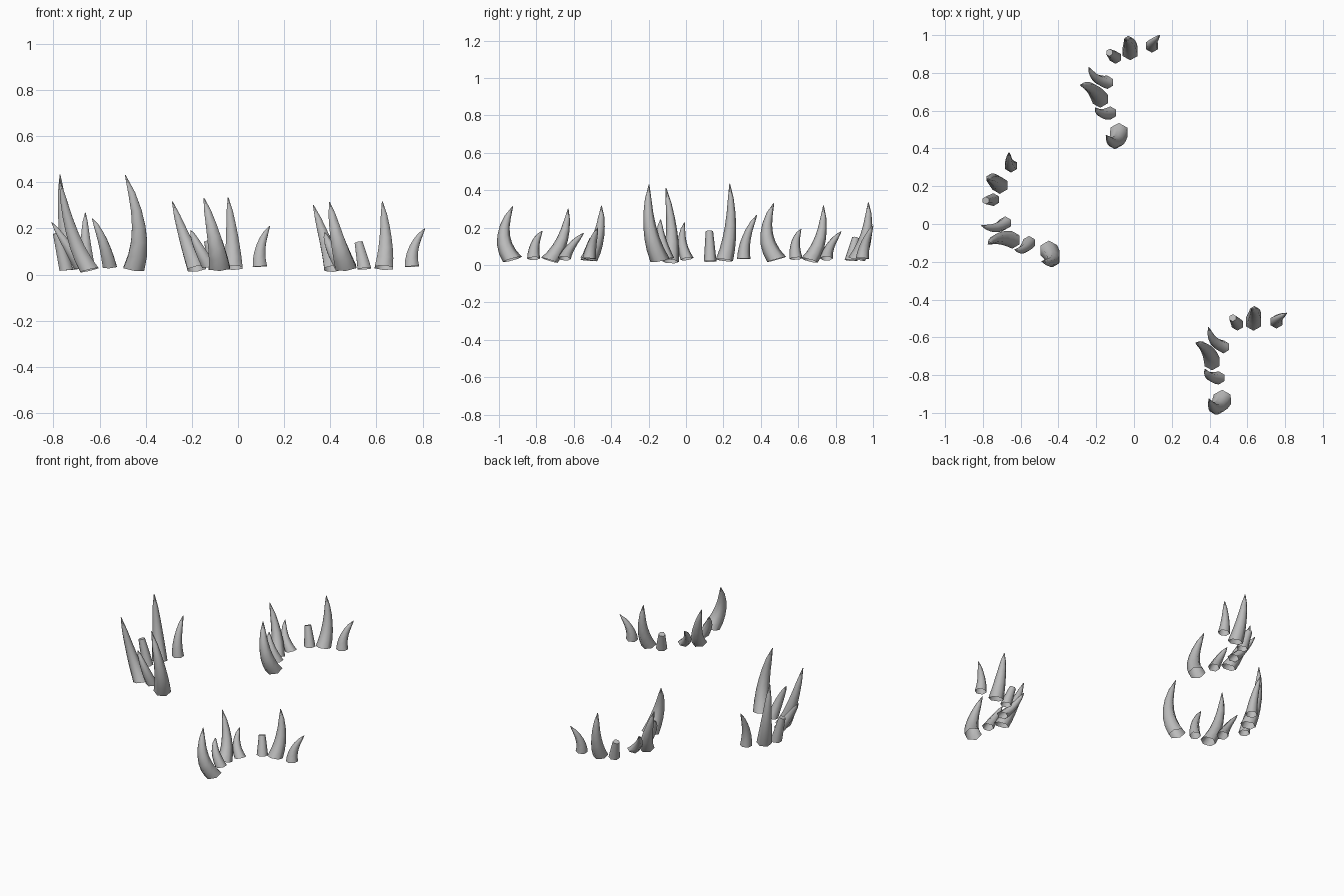
import bpy, bmesh, math
from mathutils import Vector, Matrix

if "Cube" in bpy.data.objects:
    bpy.data.objects.remove(bpy.data.objects["Cube"])

stone = bpy.data.materials.new("grey_stone")
stone.use_nodes = True
GREY = (0.5, 0.5, 0.5, 1)
stone.diffuse_color = GREY
stone.node_tree.nodes["Principled BSDF"].inputs["Base Color"].default_value = GREY

SIDES, RINGS = 6, 6
UP = Vector((0, 0, 1))

# One ring of spikes: base, bend (spine control point), tip, base radius, tip radius
SPIKES = {
    "stump": ((-.098, .882, .025), (-.113, .895, .085), (-.13, .908, .145), .034, .02),
    "back_tall_spike": ((-.02, .912, .03), (-.02, .985, .15), (-.043, .975, .335), .046, .002),
    "back_short_spike": ((.095, .943, .035), (.082, .95, .12), (.137, 1.0, .21), .036, .002),
    "side_short_spike": ((-.14, .75, .035), (-.21, .755, .10), (-.24, .83, .18), .035, .002),
    "side_tall_spike": ((-.178, .66, .025), (-.22, .74, .12), (-.285, .735, .318), .046, .002),
    "front_short_spike": ((-.125, .588, .035), (-.18, .57, .13), (-.205, .615, .192), .035, .002),
    "front_tall_spike": ((-.08, .485, .03), (-.095, .385, .15), (-.148, .47, .332), .052, .002),
}
PIVOT = Vector((-.078, .746, 0))

# Each cluster: place, turn in degrees, spread, height factor, height offset
CLUSTERS = {
    "back": ((-.078, .746, 0), 0, 1, 1, 0),
    "right": ((-.634, .047, 0), 45, 1, 1.34, -.014),
    "left": ((.534, -.67, 0), -14, 1.02, .94, .002),
}


def make_spike(name, base, bend, tip, r_base, r_tip):
    """Sweep a shrinking hexagon along a bent spine; the base stays open."""
    bm = bmesh.new()
    rings = []
    power = 1 if r_tip > .01 else .65
    for i in range(RINGS + 1):
        t = i / RINGS
        centre = base * (1 - t) ** 2 + bend * 2 * t * (1 - t) + tip * t * t
        along = ((bend - base) * (1 - t) + (tip - bend) * t).normalized()
        normal = along.lerp(UP, .6 * (1 - t))
        turn = UP.rotation_difference(normal)
        r = r_tip + (r_base - r_tip) * (1 - t) ** power
        ring = []
        for k in range(SIDES):
            a = math.tau * (k + .5) / SIDES
            ring.append(bm.verts.new(centre + turn @ Vector((r * math.cos(a), r * math.sin(a), 0))))
        rings.append(ring)
    for low, high in zip(rings, rings[1:]):
        for k in range(SIDES):
            n = (k + 1) % SIDES
            bm.faces.new((low[k], low[n], high[n], high[k]))
    bm.faces.new(rings[-1])
    mesh = bpy.data.meshes.new(name)
    bm.to_mesh(mesh)
    bm.free()
    mesh.materials.append(stone)
    obj = bpy.data.objects.new(name, mesh)
    bpy.context.collection.objects.link(obj)
    return obj


# Place the spike ring three times
spikes = []
for cluster, (place, angle, spread, tall, lift) in CLUSTERS.items():
    move = (Matrix.Translation(Vector(place) + UP * lift)
            @ Matrix.Rotation(math.radians(angle), 4, 'Z')
            @ Matrix.Diagonal((spread, spread, tall, 1))
            @ Matrix.Translation(-PIVOT))
    for part, (base, bend, tip, r_base, r_tip) in SPIKES.items():
        points = [move @ Vector(p) for p in (base, bend, tip)]
        spikes.append(make_spike(f"{cluster}_cluster_{part}", *points, r_base, r_tip))

# Smooth sides, sharp tip caps
bpy.ops.object.select_all(action='DESELECT')
for obj in spikes:
    obj.select_set(True)
bpy.context.view_layer.objects.active = spikes[0]
bpy.ops.object.shade_smooth_by_angle(angle=math.radians(65))
